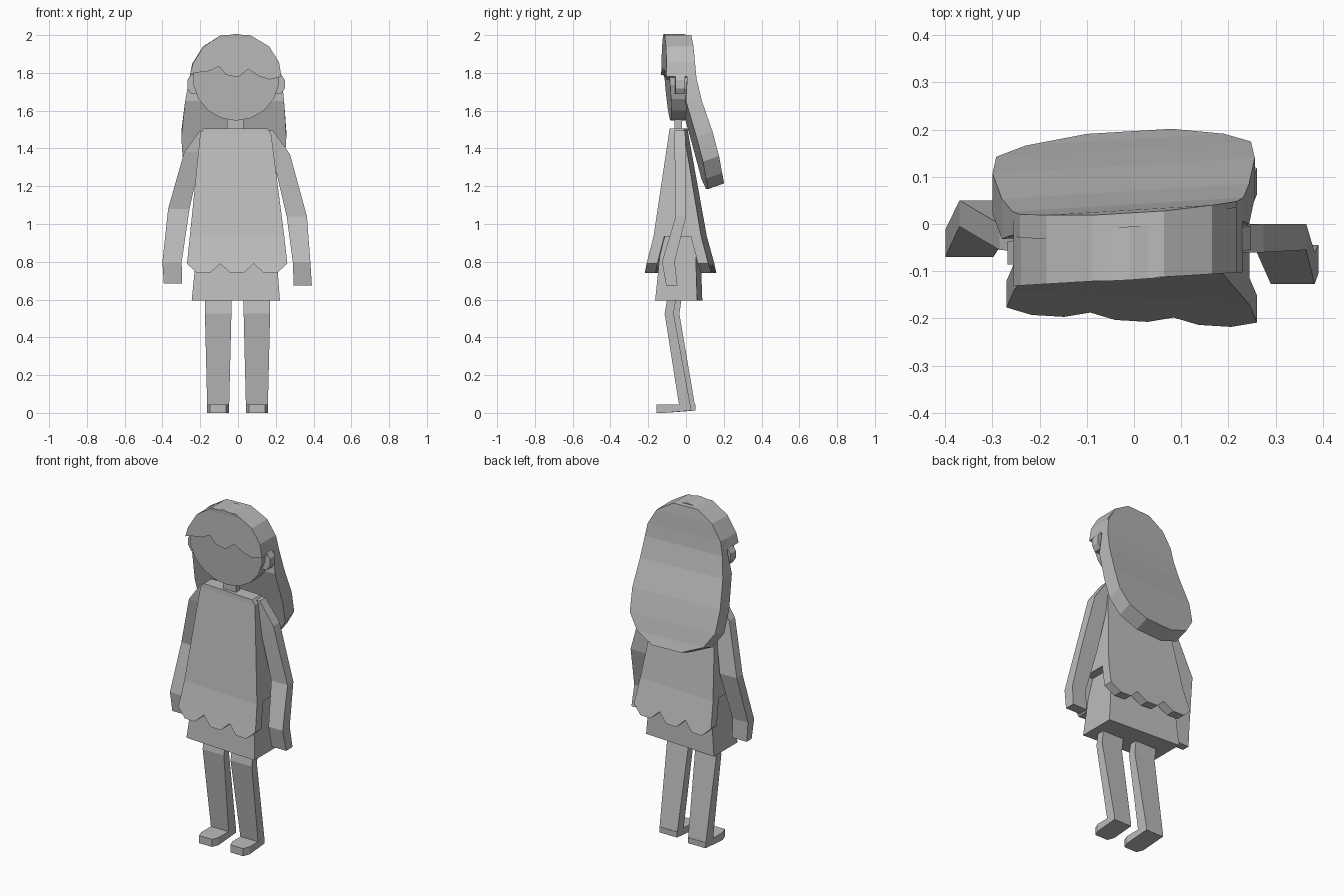
import bpy, bmesh, math

if "Cube" in bpy.data.objects:
    bpy.data.objects.remove(bpy.data.objects["Cube"])

grey = bpy.data.materials.new("plain grey")
grey.diffuse_color = (0.5, 0.5, 0.5, 1)
grey.use_nodes = True
grey.node_tree.nodes["Principled BSDF"].inputs["Base Color"].default_value = grey.diffuse_color


def finish(name, bm, slope=0.0):
    """Turn the part slightly (y grows with x), fix normals and make the object."""
    for v in bm.verts:
        v.co.y += slope * v.co.x
    bmesh.ops.recalc_face_normals(bm, faces=bm.faces)
    me = bpy.data.meshes.new(name)
    bm.to_mesh(me)
    bm.free()
    me.materials.append(grey)
    ob = bpy.data.objects.new(name, me)
    bpy.context.collection.objects.link(ob)
    return ob


def loft(name, sections, slope=0.0):
    """Box-section limb through rows of (z, x0, x1, y0, y1)."""
    bm = bmesh.new()
    rings = []
    for z, x0, x1, y0, y1 in sections:
        rings.append([bm.verts.new(p) for p in
                      ((x0, y0, z), (x1, y0, z), (x1, y1, z), (x0, y1, z))])
    for a, b in zip(rings, rings[1:]):
        for i in range(4):
            j = (i + 1) % 4
            bm.faces.new((a[i], a[j], b[j], b[i]))
    bm.faces.new(rings[0])
    bm.faces.new(rings[-1])
    return finish(name, bm, slope)


def plate(name, outline, front, back, slope=0.0):
    """Front-view outline (x, z) with thickness between front(z) and back(z)."""
    bm = bmesh.new()
    f = [bm.verts.new((x, front(z), z)) for x, z in outline]
    b = [bm.verts.new((x, back(z), z)) for x, z in outline]
    bm.faces.new(f)
    bm.faces.new(b)
    n = len(f)
    for i in range(n):
        j = (i + 1) % n
        bm.faces.new((f[i], f[j], b[j], b[i]))
    return finish(name, bm, slope)


def disc(cx, cz, rx, rz, n):
    return [(cx + rx * math.cos(math.tau * (i + .5) / n),
             cz + rz * math.sin(math.tau * (i + .5) / n)) for i in range(n)]


TURN_HEAD, TURN_BODY = 0.06, -0.06

# Face disc, leaning a little
plate("head", disc(-.01, 1.777, .23, .23, 18),
      lambda z: -.10 - .08 * (z - 1.78), lambda z: -.005, TURN_HEAD)

# Ears
for name, x in (("left_ear", -.235), ("right_ear", .215)):
    plate(name, disc(x, 1.74, .036, .056, 8),
          lambda z: -.07, lambda z: -.02, TURN_HEAD)

# Hair cap with jagged fringe
plate("hair_cap",
      [(-.09, 2), (-.185, 1.937), (-.24, 1.845), (-.255, 1.79), (-.23, 1.80),
       (-.15, 1.81), (-.10, 1.835), (-.065, 1.79), (0, 1.777), (.055, 1.82),
       (.115, 1.78), (.17, 1.765), (.23, 1.78), (.217, 1.857), (.165, 1.94),
       (.064, 2)],
      lambda z: -.116, lambda z: .022, TURN_HEAD)

# Long hair hanging behind: rows of z, half width, centre x, back y
bm = bmesh.new()
rows = [(2.0, .077, -.013, .024), (1.94, .175, -.01, .03),
        (1.85, .23, -.012, .035), (1.77, .245, -.013, .042),
        (1.65, .262, -.018, .07), (1.49, .278, -.022, .125),
        (1.36, .27, -.022, .16), (1.27, .21, -.02, .18),
        (1.215, .09, -.01, .197)]
prev = None
for z, w, cx, y in rows:
    drop = .03 if z < 1.6 else 0
    depth = .085 if z < 1.7 else .05
    ring = [bm.verts.new(p) for p in
            ((cx - w, y, z), (cx + w, y, z),
             (cx + w, y - depth, z - drop), (cx - w, y - depth, z - drop))]
    if prev:
        for i in range(4):
            j = (i + 1) % 4
            bm.faces.new((prev[i], prev[j], ring[j], ring[i]))
    else:
        bm.faces.new(ring)
    prev = ring
bm.faces.new(prev)
finish("back_hair", bm, TURN_HEAD)

# Neck
loft("neck", [(1.47, -.058, .028, -.06, -.02), (1.60, -.058, .028, -.06, -.02)])

# Dress: wedge body
loft("dress_body", [(.935, -.255, .245, -.157, .095),
                    (1.48, -.2, .175, -.08, 0),
                    (1.505, -.18, .155, -.078, -.002)], TURN_BODY)

# Flared scalloped hems, front and back
hem = [(-.255, .935), (-.27, .79)]
for k in range(3):
    x = -.27 + k * .177
    hem += [(x + .053, .74), (x + .122, .74), (x + .177, .79)]
hem += [(.245, .935)]
plate("front_hem", hem, lambda z: -.157 - .25 * (.935 - z),
      lambda z: -.10 - .25 * (.935 - z), TURN_BODY)
plate("back_hem", hem, lambda z: .095 + .27 * (.935 - z),
      lambda z: .04 + .27 * (.935 - z), TURN_BODY)

# Underskirt
loft("skirt", [(.595, -.245, .222, -.15, .072), (.95, -.21, .195, -.115, .06)],
     TURN_BODY)

# Arms with hands
loft("right_arm", [(1.495, .13, .185, -.06, -.005), (1.37, .18, .275, -.06, 0),
                   (1.04, .258, .365, -.055, 0), (.80, .29, .383, -.127, -.06),
                   (.675, .295, .391, -.105, -.045)])
loft("left_arm", [(1.49, -.205, -.15, -.06, -.005), (1.38, -.285, -.19, -.055, 0),
                  (1.08, -.37, -.257, -.005, .05), (.80, -.4, -.298, -.07, -.012),
                  (.685, -.393, -.297, -.057, -.01)])

# Legs and shoes
for side, x0, x1, dy in (("left", -.175, -.035, .03), ("right", .03, .17, 0)):
    m = .012
    loft(side + "_leg", [(.03, x0 + m, x1 - m, -.035 + dy * .5, .025 + dy * .8),
                         (.525, x0, x1, -.113 + dy, -.065 + dy),
                         (.66, x0, x1, -.09 + dy, -.045 + dy)])
    bm = bmesh.new()
    top_bottom = []
    for z in (.0, .045):
        pts = ((x0 + .028, -.155), (x1 - .028, -.155), (x1 - m, -.115),
               (x1 - m, .025 + dy * .8), (x0 + m, .025 + dy * .8), (x0 + m, -.115))
        top_bottom.append([bm.verts.new((x, y, z + (.012 if y > 0 and z == 0 else 0)))
                           for x, y in pts])
    lo, hi = top_bottom
    bm.faces.new(lo)
    bm.faces.new(hi)
    for i in range(6):
        j = (i + 1) % 6
        bm.faces.new((lo[i], lo[j], hi[j], hi[i]))
    finish(side + "_shoe", bm)
